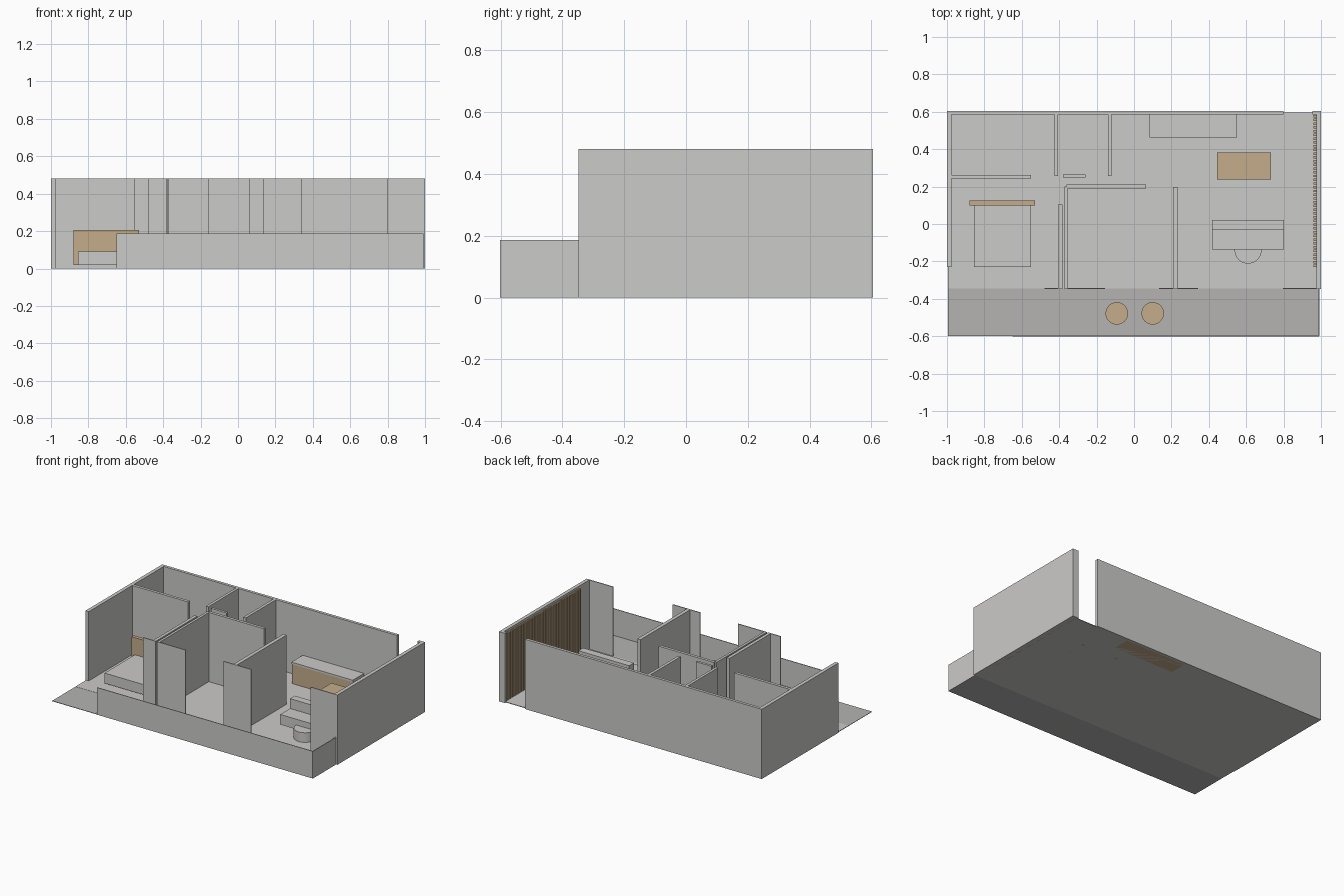
import bpy
import bmesh
from mathutils import Matrix, Vector

cube = bpy.data.objects.get("Cube")
if cube:
    bpy.data.objects.remove(cube, do_unlink=True)


def material(name, rgb):
    m = bpy.data.materials.new(name)
    m.use_nodes = True
    m.diffuse_color = (*rgb, 1)
    m.node_tree.nodes["Principled BSDF"].inputs["Base Color"].default_value = (*rgb, 1)
    return m


PLASTER = material("warm light grey", (0.6, 0.595, 0.58))
PAVING = material("paving grey", (0.46, 0.455, 0.45))
WOOD = material("pale wood", (0.56, 0.42, 0.26))


def finish(name, bm, mat):
    mesh = bpy.data.meshes.new(name)
    bm.to_mesh(mesh)
    bm.free()
    mesh.materials.append(mat)
    obj = bpy.data.objects.new(name, mesh)
    bpy.context.scene.collection.objects.link(obj)
    return obj


def add_box(bm, x, y, z):
    size = Vector((x[1] - x[0], y[1] - y[0], z[1] - z[0]))
    mid = Vector((sum(x) / 2, sum(y) / 2, sum(z) / 2))
    bmesh.ops.create_cube(bm, size=1, matrix=Matrix.Translation(mid) @ Matrix.Diagonal((*size, 1)))


def box(name, x, y, z, mat=PLASTER):
    bm = bmesh.new()
    add_box(bm, x, y, z)
    return finish(name, bm, mat)


def cylinder(name, x, y, radius, height, mat):
    bm = bmesh.new()
    bmesh.ops.create_cone(bm, cap_ends=True, segments=40, radius1=radius, radius2=radius,
                          depth=height, matrix=Matrix.Translation((x, y, height / 2)))
    for f in bm.faces:
        f.smooth = len(f.verts) == 4
    for e in bm.edges:
        e.smooth = all(len(f.verts) == 4 for f in e.link_faces)
    return finish(name, bm, mat)


# Ground: indoor floor and front terrace
FRONT, BACK, WALL = -0.345, 0.605, 0.48
box("floor", (-0.995, 0.99), (FRONT, 0.595), (0, 0.004))
box("terrace", (-0.995, 0.99), (-0.6, FRONT), (0, 0.003), PAVING)

# Full-height walls: name, x range, y range
walls = [
    ("back_wall", (-1, 0.8), (0.585, BACK)),
    ("back_corner_wall", (0.955, 1), (0.585, BACK)),
    ("left_side_wall", (0.975, 1), (FRONT, BACK)),
    ("right_side_wall", (-1, -0.975), (-0.23, BACK)),
    ("bedroom_back_wall", (-0.975, -0.55), (0.243, 0.263)),
    ("bathroom_side_wall", (-0.425, -0.406), (0.257, 0.585)),
    ("bathroom_front_wall", (-0.38, -0.26), (0.248, 0.265)),
    ("bathroom_far_wall", (-0.14, -0.12), (0.257, 0.585)),
    ("middle_room_back_wall", (-0.36, 0.063), (0.19, 0.21)),
    ("bedroom_side_wall", (-0.405, -0.383), (FRONT, 0.105)),
    ("middle_room_side_wall", (-0.372, -0.355), (FRONT, 0.2)),
    ("living_room_side_wall", (0.208, 0.233), (FRONT, 0.197)),
]
for name, x, y in walls:
    box(name, x, y, (0, WALL))

# Thin front wall panels between the openings
for i, x in enumerate([(-0.478, -0.383), (-0.372, -0.155), (0.133, 0.343), (0.797, 1)]):
    box(f"front_panel_{i + 1}", x, (FRONT - 0.003, FRONT + 0.003), (0, WALL))

# Low terrace parapet
box("parapet_front", (-0.65, 0.99), (-0.602, -0.597), (0, 0.187))
box("parapet_side", (0.986, 0.991), (-0.6, FRONT), (0, 0.187))

# Wooden slat cladding inside the side wall
bm = bmesh.new()
COUNT = 41
for i in range(COUNT):
    y = -0.23 + 0.02 * i
    add_box(bm, (0.96, 0.975), (y, y + 0.013), (0, 0.465))
finish("wall_slats", bm, WOOD)

# Bed
box("headboard", (-0.88, -0.53), (0.1, 0.125), (0.02, 0.207), WOOD)
box("mattress", (-0.855, -0.55), (-0.23, 0.1), (0.02, 0.09))

# Kitchen counter
box("counter_body", (0.085, 0.548), (0.465, 0.585), (0, 0.138), WOOD)
box("counter_top", (0.083, 0.55), (0.462, 0.585), (0.138, 0.152))

# Dining table
box("table_top", (0.443, 0.733), (0.238, 0.383), (0.115, 0.135), WOOD)
bm = bmesh.new()
for x in (0.447, 0.709):
    for y in (0.242, 0.359):
        add_box(bm, (x, x + 0.02), (y, y + 0.02), (0, 0.115))
finish("table_legs", bm, WOOD)

# Sofa with a round footstool
box("sofa_seat", (0.417, 0.803), (-0.137, -0.03), (0.04, 0.11))
box("sofa_back", (0.417, 0.803), (-0.03, 0.022), (0.04, 0.178))
cylinder("footstool", 0.61, -0.14, 0.072, 0.07, PLASTER)

# Terrace stools
for side, x in (("right", -0.092), ("left", 0.1)):
    cylinder(f"terrace_stool_{side}", x, -0.478, 0.06, 0.08, WOOD)
